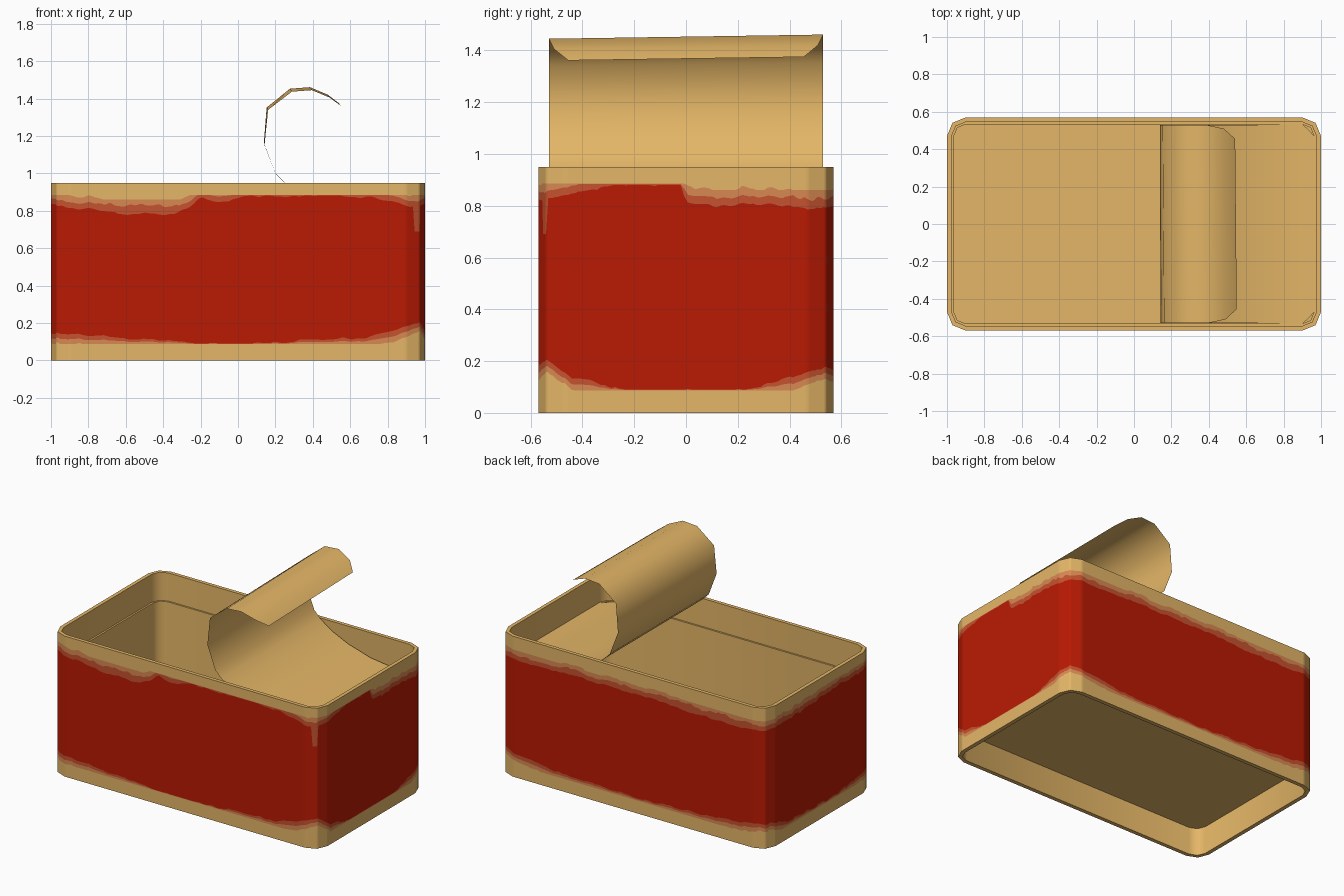
import bpy, bmesh, math
from mathutils import Vector, noise

if "Cube" in bpy.data.objects:
    bpy.data.objects.remove(bpy.data.objects["Cube"])

H, HX, HY, R = 0.95, 1.0, 0.57, 0.1


def mat(name, rgb):
    m = bpy.data.materials.new(name)
    m.diffuse_color = (*rgb, 1)
    m.use_nodes = True
    m.node_tree.nodes["Principled BSDF"].inputs["Base Color"].default_value = m.diffuse_color
    return m


TAN = mat("tan metal", (0.78, 0.47, 0.135))
RED = mat("red paint", (0.49, 0.010, 0.001))
WORN = mat("worn red paint", (0.56, 0.085, 0.028))
FADED = mat("faded paint", (0.69, 0.25, 0.085))


def finish(name, bm, mats, angle):
    me = bpy.data.meshes.new(name)
    bm.to_mesh(me)
    bm.free()
    ob = bpy.data.objects.new(name, me)
    bpy.context.collection.objects.link(ob)
    for m in mats:
        me.materials.append(m)
    bpy.ops.object.select_all(action='DESELECT')
    ob.select_set(True)
    bpy.context.view_layer.objects.active = ob
    bpy.ops.object.shade_smooth_by_angle(angle=math.radians(angle))
    return ob


def outline(inset):
    """Rounded rectangle, three points per corner, counter-clockwise."""
    pts = []
    for i, (sx, sy) in enumerate([(1, -1), (1, 1), (-1, 1), (-1, -1)]):
        for k in range(3):
            a = math.radians(-90 + 90 * i + 45 * k)
            pts.append((sx * (HX - R) + (R - inset) * math.cos(a),
                        sy * (HY - R) + (R - inset) * math.sin(a)))
    return pts


def loft(name, rings):
    """Join (inset, z) outlines in order and cap the last one."""
    bm = bmesh.new()
    loops = [[bm.verts.new((x, y, z)) for x, y in outline(i)] for i, z in rings]
    for a, b in zip(loops, loops[1:]):
        for j in range(len(a)):
            k = (j + 1) % len(a)
            bm.faces.new((a[j], a[k], b[k], b[j]))
    bm.faces.new(loops[-1])
    if rings[0][1] < rings[-1][1]:          # underside faces down
        bmesh.ops.reverse_faces(bm, faces=bm.faces)
    return finish(name, bm, [TAN], 50)


# Open inside with a small lid ledge, and the recessed underside
loft("rim_and_interior", [(0, H), (0.025, H), (0.025, 0.76), (0.037, 0.76), (0.037, 0.2)])
loft("bottom_recess", [(0, 0), (0.028, 0), (0.028, 0.19)])

# Painted wall: worn paint edges follow height keys around the can
# (0-1 front, 1-2 right, 2-3 back, 3-4 left)
TOP = [(0, .83), (.1, .81), (.2, .78), (.33, .79), (.4, .87), (.45, .84), (.5, .87),
       (.6, .88), (.85, .88), (.92, .845), (.99, .82), (1.01, .83), (1.1, .84),
       (1.25, .88), (1.48, .883), (1.5, .82), (1.6, .8), (1.8, .81), (2, .79),
       (2.2, .8), (2.5, .81), (2.8, .79), (3.3, .81), (3.6, .83), (4, .83)]
LOW = [(0, .15), (.2, .12), (.35, .1), (.4, .085), (.55, .085), (.7, .11), (.85, .12),
       (.95, .18), (1, .2), (1.1, .14), (1.3, .085), (1.7, .085), (1.8, .12), (2, .17),
       (2.2, .12), (2.5, .1), (2.8, .13), (3, .17), (3.2, .12), (3.6, .1), (4, .15)]


def lookup(keys, u):
    for (a, p), (b, q) in zip(keys, keys[1:]):
        if a <= u <= b:
            return p + (q - p) * (u - a) / (b - a)
    return keys[-1][1]


def rows(u):
    n = [0.014 * noise.noise(Vector((u * 22, 3.1 * k, 0.5)))
         + 0.006 * noise.noise(Vector((u * 60, 3.1 * k, 7.5))) for k in range(4)]
    t3 = min(lookup(TOP, u) + n[0], 0.881)
    t1 = min(max(t3 + 0.06 + n[1], 0.86), 0.885)
    t2 = min(max(t3 + 0.03, 0.83 + 2 * n[1]), t1 - 0.0015)
    if 0.984 < u < 1.008:                   # paint drip scratch at the corner
        t3 = 0.69
    b3 = max(lookup(LOW, u) + n[2], 0.091)
    b1 = max(b3 - 0.05 + n[3], 0.087)
    b2 = b1 + (b3 - b1) * 0.5
    return [0, b1, b2, b3, t3, t2, t1, H]


o = outline(0)
columns = []
for side in range(4):
    # Each side runs from one corner's middle to the next
    path = [Vector(o[(3 * side - 2 + k) % 12]) for k in range(4)]
    lens = [(b - a).length for a, b in zip(path, path[1:])]
    run = 0
    for i, length in enumerate(lens):
        n = 8 if i != 1 else round(length / 0.014)
        for k in range(n):
            u = side + (run + length * k / n) / sum(lens)
            columns.append((path[i].lerp(path[i + 1], k / n), u))
        run += length

bm = bmesh.new()
grid = [[bm.verts.new((p.x, p.y, z)) for z in rows(u)] for p, u in columns]
for i, a in enumerate(grid):
    b = grid[(i + 1) % len(grid)]
    for r, m in enumerate([0, 3, 2, 1, 2, 3, 0]):
        bm.faces.new((a[r], b[r], b[r + 1], a[r + 1])).material_index = m
finish("painted_wall", bm, [TAN, RED, WORN, FADED], 50)

# Peeled lid: (x, z, half width) from the attached end to the curled free end
LID = [(.963, .76, .47), (.934, .76, .504), (.9, .76, .533), (.82, .762, .533),
       (.62, .79, .53), (.45, .84, .53), (.33, .895, .53), (.25, .95, .53),
       (.2, 1.0, .53), (.14, 1.157, .53), (.157, 1.346, .53), (.283, 1.445, .53),
       (.39, 1.453, .53), (.485, 1.413, .51), (.545, 1.368, .455)]
bm = bmesh.new()
prev = None
for x, z, w in LID:
    t = max(0, (z - 0.95) / 0.5)            # slight twist towards the free end
    pair = [bm.verts.new((x - 0.005 * t * s, s * w, z + 0.008 * t * s)) for s in (-1, 1)]
    if prev:
        bm.faces.new((prev[0], pair[0], pair[1], prev[1]))
    prev = pair
bmesh.ops.reverse_faces(bm, faces=bm.faces)
finish("peeled_lid", bm, [TAN], 60)
